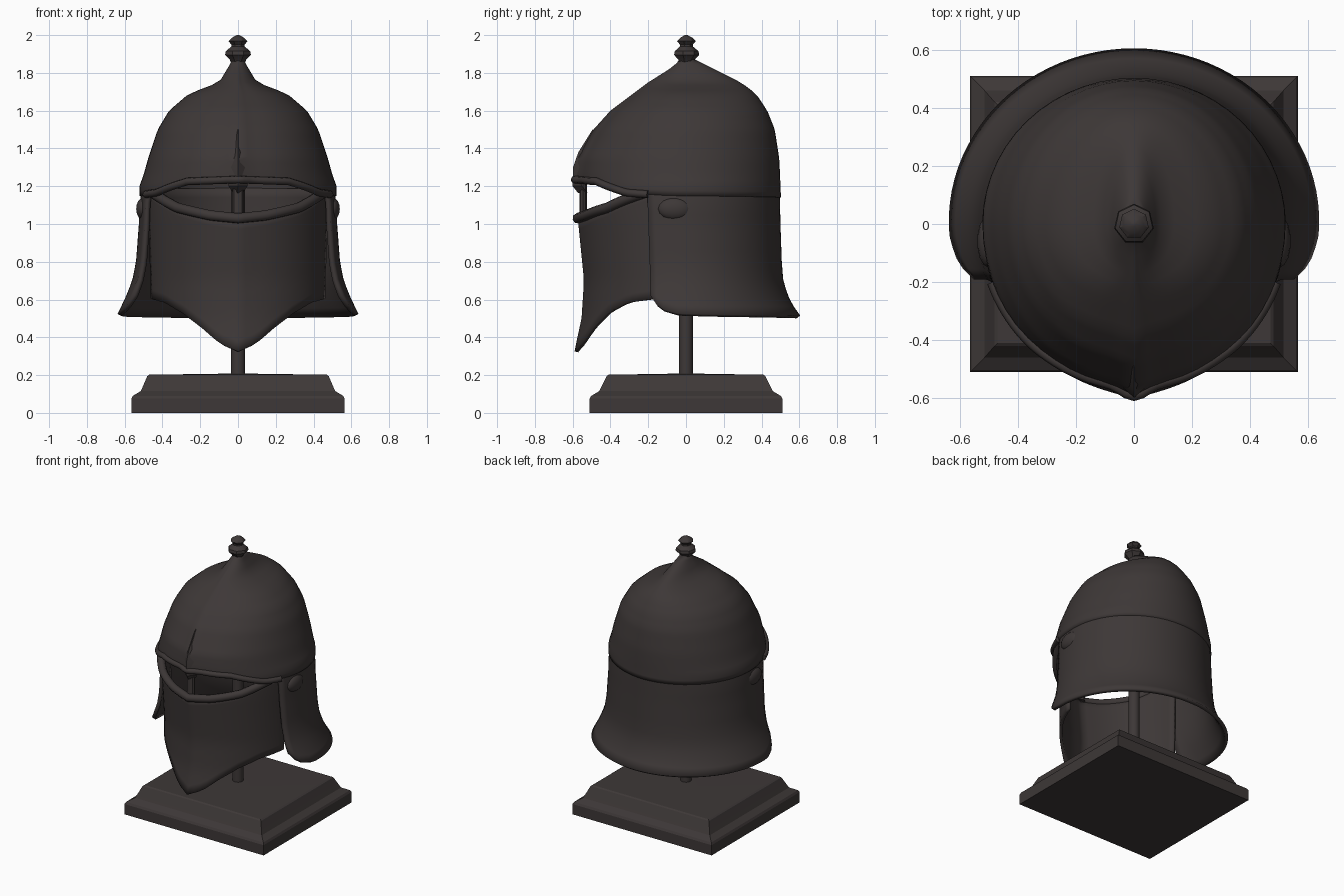
import bpy, bmesh, math
from math import sin, cos, pi, exp

cube = bpy.data.objects.get("Cube")
if cube:
    bpy.data.objects.remove(cube, do_unlink=True)

iron = bpy.data.materials.new("dark_iron")
iron.use_nodes = True
COLOR = (0.047, 0.039, 0.038, 1)
iron.diffuse_color = COLOR
iron.node_tree.nodes["Principled BSDF"].inputs["Base Color"].default_value = COLOR


def table(rows, key):
    """Interpolate a table of (key, values...) rows with rising keys."""
    if key <= rows[0][0]:
        return rows[0][1:]
    for a, b in zip(rows, rows[1:]):
        if key <= b[0]:
            k = (key - a[0]) / (b[0] - a[0])
            return [p + (q - p) * k for p, q in zip(a[1:], b[1:])]
    return rows[-1][1:]


def finish(name, bm, angle=40, thickness=0):
    bmesh.ops.remove_doubles(bm, verts=bm.verts, dist=0.0005)
    mesh = bpy.data.meshes.new(name)
    bm.to_mesh(mesh)
    bm.free()
    mesh.materials.append(iron)
    obj = bpy.data.objects.new(name, mesh)
    bpy.context.collection.objects.link(obj)
    bpy.ops.object.select_all(action='DESELECT')
    obj.select_set(True)
    bpy.context.view_layer.objects.active = obj
    bpy.ops.object.shade_smooth_by_angle(angle=math.radians(angle))
    if thickness:
        mod = obj.modifiers.new("plate_thickness", 'SOLIDIFY')
        mod.thickness = thickness
        mod.offset = -1
    return obj


def sheet(name, point, start, end, columns, rows, thickness):
    """Curved plate: point(angle, 0..1 height); angle 0 faces the front."""
    bm = bmesh.new()
    grid = [[bm.verts.new(point(start + (end - start) * i / columns, j / rows))
             for j in range(rows + 1)] for i in range(columns + 1)]
    for a, b in zip(grid, grid[1:]):
        for j in range(rows):
            bm.faces.new((a[j], b[j], b[j + 1], a[j + 1]))
    return finish(name, bm, 50, thickness)


def tube(name, points, radius):
    curve = bpy.data.curves.new(name, 'CURVE')
    curve.dimensions = '3D'
    curve.bevel_depth = radius
    curve.bevel_resolution = 2
    curve.use_fill_caps = True
    line = curve.splines.new('POLY')
    line.points.add(len(points) - 1)
    for p, co in zip(line.points, points):
        p.co = (*co, 1)
    curve.materials.append(iron)
    obj = bpy.data.objects.new(name, curve)
    bpy.context.collection.objects.link(obj)


def rings(name, levels, sides, turn=0, angle=30):
    """Stacked rings of (z, half width, half depth), closed at both ends."""
    bm = bmesh.new()
    stack = [[bm.verts.new((w * cos(turn + 2 * pi * i / sides),
                            d * sin(turn + 2 * pi * i / sides), z))
              for i in range(sides)] for z, w, d in levels]
    for a, b in zip(stack, stack[1:]):
        for i in range(sides):
            k = (i + 1) % sides
            bm.faces.new((a[i], a[k], b[k], b[i]))
    bm.faces.new(stack[0][::-1])
    bm.faces.new(stack[-1])
    return finish(name, bm, angle)


# Stand: stepped plinth and pole
R = 2 ** 0.5
rings("plinth", [(z, w * R, d * R) for z, w, d in (
    (0, .565, .51), (.075, .565, .51), (.09, .557, .502), (.115, .515, .46),
    (.13, .508, .452), (.195, .48, .42), (.202, .47, .41), (.208, .05, .05))],
    4, pi / 4, 25)
rings("pole", [(.2, .037, .037), (1.84, .037, .037)], 16)

# Dome: z, half width, front depth, back depth
DOME = [(1.14, .522, .59, .503), (1.2, .522, .59, .50), (1.26, .50, .59, .498),
        (1.35, .475, .575, .493), (1.5, .425, .49, .47), (1.6, .365, .40, .43),
        (1.69, .26, .28, .37), (1.75, .10, .20, .29), (1.8, .07, .12, .19),
        (1.84, .045, .06, .11), (1.875, .03, .03, .04)]
BROW = [(0, 1.235), (.55, 1.225), (.97, 1.165), (1.4, 1.15), (pi, 1.14)]


def dome_point(t, v):
    a = abs((t + pi) % (2 * pi) - pi)
    low = table(BROW, a)[0]
    z = low + (1.875 - low) * v
    w, f, b = table(DOME, z)
    keel = .94 + .06 * exp(-(a / .1) ** 2)
    y = -f * keel * cos(a) if a < pi / 2 else -b * cos(a)
    return (w * sin(t), y, z)


sheet("dome", dome_point, 0, 2 * pi, 56, 26, .025)
tube("brow_rim", [dome_point(i * .05, 0) for i in range(-24, 25)], .02)

# Face plate: keeled front, pointed chin
FACE = [(.33, .47, .59), (.5, .475, .553), (.7, .48, .54), (.9, .485, .56), (1.05, .49, .575),
        (1.2, .495, .57)]
CHIN = [(0, .325), (.2, .365), (.43, .455), (.67, .53), (.95, .585), (1.3, .605)]
SLOT = [(0, 1.03), (.3, 1.045), (.7, 1.085), (.97, 1.135), (1.3, 1.19)]


def face_point(t, v):
    a = abs(t)
    low, high = table(CHIN, a)[0], table(SLOT, a)[0]
    z = low + (high - low) * v
    w, f = table(FACE, z)
    return (w * sin(t), -f * (.95 * cos(a) + .05 * exp(-a / .2)), z)


sheet("face_plate", face_point, -1.32, 1.32, 32, 12, .02)
tube("eye_slot_rim", [face_point(i * .05, 1) for i in range(-24, 25)], .028)

# Neck guard with cheek wings, flaring at the hem
NECK = [(.52, .64, .605), (.56, .62, .572), (.62, .592, .54), (.7, .56, .515), (.8, .54, .507),
        (1.0, .525, .50), (1.1, .522, .498), (1.2, .508, .495)]
HEM = [(1.2, .635), (1.25, .585), (1.33, .55), (1.5, .525), (1.9, .52), (pi, .515)]


def neck_point(t, v):
    a = min(t, 2 * pi - t)
    low = table(HEM, a)[0]
    z = low + (1.19 - low) * v
    w, b = table(NECK, z)
    front = .54 + .1 * max(0, z - .75)
    return (w * sin(t), -(front if a < pi / 2 else b) * cos(t), z)


sheet("neck_guard", neck_point, 1.21, 2 * pi - 1.21, 56, 14, .025)

# Nose guard wedge on the brow and the slim bar behind it
rings("nose_bar", [(1.02, .03, .02), (1.26, .03, .02)], 8).location.y = -.545
bm = bmesh.new()
wedge = [[bm.verts.new(p) for p in ((-w, y + .05, z), (0, y, z), (w, y + .05, z))]
         for z, w, y in ((1.165, .025, -.572), (1.2, .05, -.6), (1.3, .055, -.598),
                         (1.38, .035, -.57), (1.5, .012, -.495))]
for a, b in zip(wedge, wedge[1:]):
    for i in range(2):
        bm.faces.new((a[i], a[i + 1], b[i + 1], b[i]))
    bm.faces.new((a[2], a[0], b[0], b[2]))
bm.faces.new(wedge[0][::-1])
bm.faces.new(wedge[-1])
finish("nose_guard", bm, 30)

# Temple bosses
for side, x in (("left", .5), ("right", -.5)):
    bm = bmesh.new()
    bmesh.ops.create_uvsphere(bm, u_segments=14, v_segments=8, radius=1)
    boss = finish(side + "_temple_boss", bm, 60)
    boss.scale = (.04, .09, .06)
    boss.location = (x, -.06, 1.08)

# Finial on the crown
rings("finial", [(z, r, r) for z, r in (
    (1.85, .035), (1.87, .045), (1.895, .07), (1.915, .066), (1.94, .036),
    (1.95, .036), (1.968, .052), (1.985, .035), (2.0, .008))], 7, pi / 2, 35)
